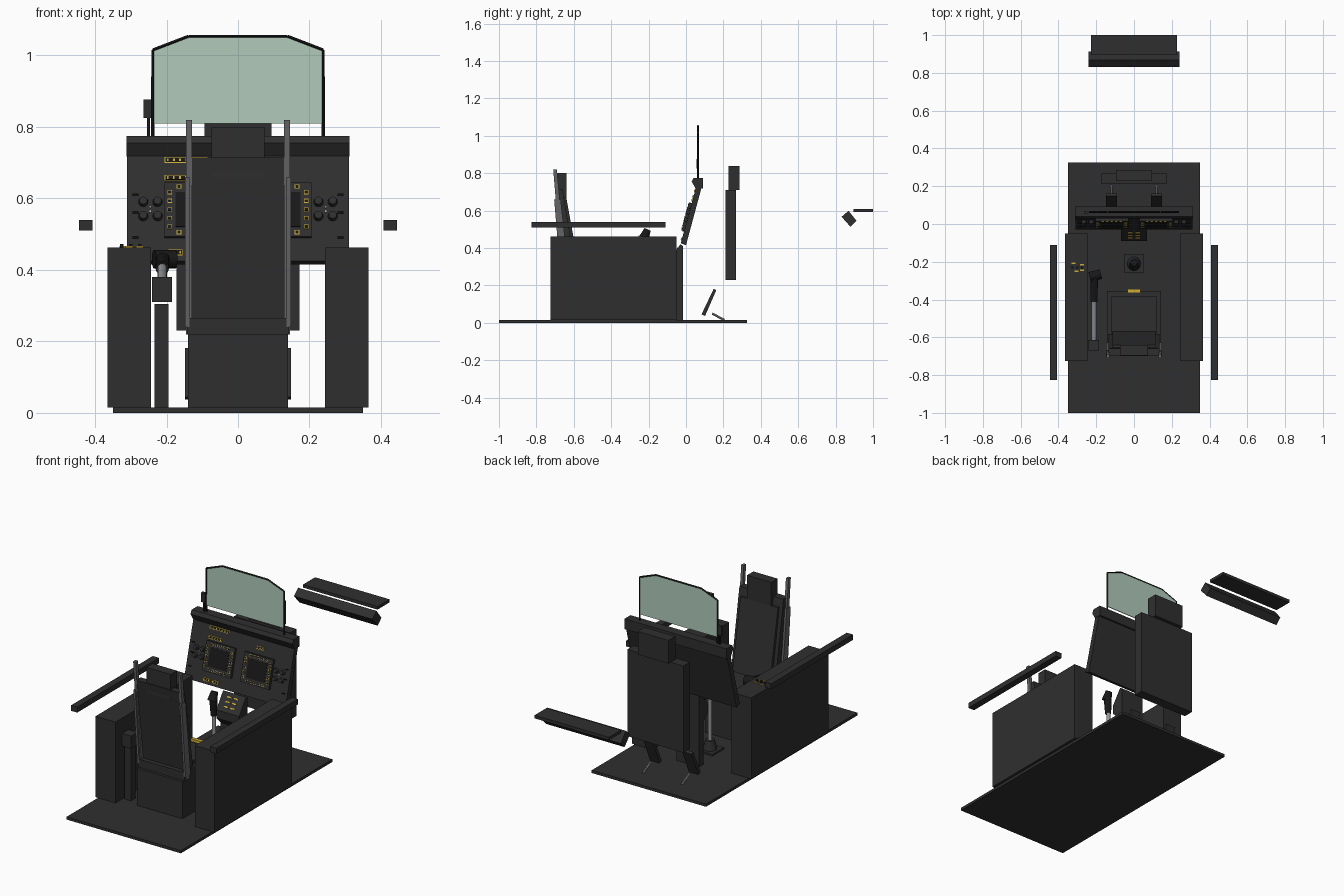
import bpy, bmesh, math
from mathutils import Matrix, Vector

if "Cube" in bpy.data.objects:
    bpy.data.objects.remove(bpy.data.objects["Cube"])


def material(name, rgb):
    m = bpy.data.materials.new(name)
    m.diffuse_color = (*rgb, 1)
    m.use_nodes = True
    m.node_tree.nodes["Principled BSDF"].inputs["Base Color"].default_value = m.diffuse_color
    return m


DARK = material("charcoal", (0.028, 0.028, 0.028))
BLACK = material("black", (0.009, 0.009, 0.009))
GLASS = material("pale_green_glass", (0.44, 0.60, 0.50))
RAIL = material("rail_grey", (0.13, 0.13, 0.14))
STEEL = material("steel", (0.30, 0.31, 0.33))
YELLOW = material("yellow", (0.62, 0.42, 0.04))
WHITE = material("white", (0.75, 0.75, 0.75))


def finish(name, bm, mat, smooth=False):
    bmesh.ops.recalc_face_normals(bm, faces=bm.faces)
    me = bpy.data.meshes.new(name)
    bm.to_mesh(me)
    bm.free()
    me.materials.append(mat)
    ob = bpy.data.objects.new(name, me)
    bpy.context.collection.objects.link(ob)
    if smooth:
        bpy.context.view_layer.objects.active = ob
        ob.select_set(True)
        bpy.ops.object.shade_smooth_by_angle()
        ob.select_set(False)
    return ob


def add_box(bm, c, s, rx=0.0):
    bmesh.ops.create_cube(bm, size=1, matrix=Matrix.Translation(c)
                          @ Matrix.Rotation(rx, 4, 'X') @ Matrix.Diagonal((*s, 1)))


def box(name, x, y, z, mat=DARK):
    bm = bmesh.new()
    add_box(bm, [(a + b) / 2 for a, b in (x, y, z)], [b - a for a, b in (x, y, z)])
    return finish(name, bm, mat)


def prism(name, x, yz, mat=DARK):
    """Extrude a y-z profile along x."""
    bm = bmesh.new()
    f = bm.faces.new([bm.verts.new((x[0], y, z)) for y, z in yz])
    r = bmesh.ops.extrude_face_region(bm, geom=[f])
    bmesh.ops.translate(bm, vec=(x[1] - x[0], 0, 0),
                        verts=[v for v in r["geom"] if isinstance(v, bmesh.types.BMVert)])
    return finish(name, bm, mat)


def rod(name, a, b, r, mat, r2=None, n=16):
    a, b = Vector(a), Vector(b)
    d = b - a
    bm = bmesh.new()
    bmesh.ops.create_cone(bm, cap_ends=True, segments=n, radius1=r, radius2=r if r2 is None else r2,
                          depth=d.length, matrix=Matrix.Translation((a + b) / 2)
                          @ d.to_track_quat('Z', 'Y').to_matrix().to_4x4())
    return finish(name, bm, mat, True)


# Floor, side consoles and canopy rails
box("floor", (-0.35, 0.35), (-1, 0.325), (0, 0.015))
for s, side in ((-1, "left"), (1, "right")):
    box(side + "_console", sorted((s * 0.243, s * 0.365)), (-0.725, -0.05), (0.015, 0.463))
    box(side + "_canopy_rail", sorted((s * 0.407, s * 0.445)), (-0.825, -0.11), (0.51, 0.54))

# Pilot seat
box("seat_base", (-0.14, 0.14), (-0.685, -0.37), (0.015, 0.22))
box("seat_pan", (-0.142, 0.142), (-0.67, -0.355), (0.22, 0.265))
box("seat_cushion", (-0.12, 0.12), (-0.58, -0.385), (0.265, 0.285))
prism("seat_back", (-0.135, 0.135), [(-0.585, 0.26), (-0.66, 0.715), (-0.70, 0.715), (-0.64, 0.22)])
prism("seat_back_pad", (-0.115, 0.115), [(-0.57, 0.285), (-0.64, 0.67), (-0.66, 0.67), (-0.60, 0.285)])
box("seat_headrest", (-0.074, 0.074), (-0.695, -0.64), (0.66, 0.80))
box("seat_handle", (-0.035, 0.035), (-0.365, -0.345), (0.275, 0.29), YELLOW)
for s, side in ((-1, "left"), (1, "right")):
    prism(side + "_seat_rail", (s * 0.137 - 0.008, s * 0.137 + 0.008),
          [(-0.66, 0.22), (-0.635, 0.22), (-0.69, 0.82), (-0.71, 0.82)], RAIL)
    prism(side + "_rail_sleeve", (s * 0.142 - 0.006, s * 0.142 + 0.006),
          [(-0.67, 0.24), (-0.625, 0.24), (-0.67, 0.66), (-0.705, 0.66)], RAIL)

# Forward seat back
box("forward_seat_back", (-0.172, 0.172), (0.212, 0.268), (0.23, 0.71))
box("forward_headrest", (-0.094, 0.094), (0.228, 0.287), (0.71, 0.838))

# Instrument panel: sloped slab with hood
SLOPE = 0.275
TILT = -math.atan(SLOPE)


def panel_point(x, z, out=0.0):
    return Vector((x, -0.028 + (z - 0.425) * SLOPE, z)) \
        + Vector((0, -math.cos(TILT), -math.sin(TILT))) * out


prism("instrument_panel", (-0.31, 0.31), [(-0.028, 0.425), (0, 0.415), (0.085, 0.73), (0.055, 0.73)])
prism("panel_hood", (-0.312, 0.312),
      [(0.03, 0.755), (0.04, 0.775), (0.092, 0.775), (0.092, 0.718), (0.052, 0.718)])


def panel_plates(name, spots, size, out, mat):
    """Thin plates lying on the sloped panel face."""
    bm = bmesh.new()
    for x, z in spots:
        add_box(bm, panel_point(x, z, out), (size[0], 0.006, size[1]), TILT)
    return finish(name, bm, mat)


# Two displays, each ringed by framed buttons
buttons = []
for cx in (-0.117, 0.117):
    bm = bmesh.new()
    add_box(bm, panel_point(cx, 0.565, 0.007), (0.176, 0.016, 0.156), TILT)
    finish("display_bezel", bm, DARK)
    panel_plates("display_screen", [(cx, 0.565)], (0.115, 0.10), 0.0135, BLACK)
    for i in range(5):
        t = (i - 2) * 0.024
        buttons += [(cx + t, 0.565 + s * 0.064) for s in (-1, 1)]
        buttons += [(cx + s * 0.074, 0.565 + t) for s in (-1, 1)]
panel_plates("display_button_frames", buttons, (0.013, 0.012), 0.0135, YELLOW)
panel_plates("display_buttons", buttons, (0.009, 0.008), 0.015, BLACK)

# Warning light rows and small framed switches
for x0, x1, z in ((-0.205, -0.085, 0.707), (-0.205, -0.12, 0.657), (0.09, 0.13, 0.675),
                  (-0.195, -0.155, 0.448), (-0.14, -0.10, 0.448)):
    mid = ((x0 + x1) / 2, z)
    panel_plates("light_row_frame", [mid], (x1 - x0, 0.017), 0.001, YELLOW)
    panel_plates("light_row_face", [mid], (x1 - x0 - 0.004, 0.012), 0.002, BLACK)
    n = max(2, round((x1 - x0) / 0.016))
    dots = [(x0 + (i + 0.5) * (x1 - x0) / n, z) for i in range(n)]
    panel_plates("light_row_lamps", dots, (0.005, 0.008), 0.003, YELLOW)

# Knobs and gauges at the panel edges
for s in (-1, 1):
    for x, z in ((0.225, 0.59), (0.265, 0.59), (0.225, 0.55), (0.265, 0.55)):
        rod("panel_knob", panel_point(s * x, z), panel_point(s * x, z, 0.018), 0.014, DARK, 0.011, 12)
    panel_plates("knob_marks", [(s * 0.245, 0.575), (s * 0.245, 0.563)], (0.004, 0.004), 0.001, WHITE)
    panel_plates("edge_switches", [(s * 0.287, z) for z in (0.61, 0.56, 0.49)],
                 (0.016, 0.005), 0.004, BLACK)

# Centre pedestal with a sloped keypad
prism("centre_pedestal", (-0.07, 0.07), [(-0.015, 0.015), (-0.015, 0.41), (-0.03, 0.42), (-0.09, 0.335),
                                         (-0.09, 0.29), (-0.052, 0.25), (-0.052, 0.015)])
bm = bmesh.new()
for i in range(3):
    for x in (-0.02, 0.02):
        add_box(bm, (x, -0.045 - i * 0.015, 0.40 - i * 0.0213), (0.026, 0.007, 0.006), math.radians(54.8))
finish("pedestal_keys", bm, YELLOW)

# Head-up glass with dark frame
outline = [(-0.24, 0.81), (-0.24, 1.017), (-0.14, 1.055), (0.14, 1.055), (0.24, 1.017), (0.24, 0.81)]
bm = bmesh.new()
f = bm.faces.new([bm.verts.new((x, 0.062, z)) for x, z in outline])
r = bmesh.ops.extrude_face_region(bm, geom=[f])
bmesh.ops.translate(bm, vec=(0, 0.004, 0), verts=[v for v in r["geom"] if isinstance(v, bmesh.types.BMVert)])
finish("head_up_glass", bm, GLASS)
path = [(-0.238, 0.77)] + [(x * 0.99, z - 0.002) for x, z in outline[1:5]] + [(0.238, 0.77)]
for (x0, z0), (x1, z1) in zip(path, path[1:]):
    rod("glass_frame", (x0, 0.064, z0), (x1, 0.064, z1), 0.005, BLACK, n=4)
box("camera_post", (-0.254, -0.246), (0.058, 0.068), (0.77, 0.83), BLACK)
box("camera_box", (-0.265, -0.242), (0.055, 0.07), (0.825, 0.877))

# Floating forward shelf and sloped bar
box("forward_shelf", (-0.228, 0.228), (0.895, 1.0), (0.593, 0.61))
prism("forward_bar", (-0.24, 0.24), [(0.832, 0.567), (0.869, 0.599), (0.912, 0.545), (0.88, 0.513)])

# Foot pedals
for s, side in ((-1, "left"), (1, "right")):
    prism(side + "_pedal", sorted((s * 0.09, s * 0.148)),
          [(0.083, 0.045), (0.102, 0.037), (0.162, 0.175), (0.148, 0.182)])
    rod(side + "_pedal_arm", (s * 0.119, 0.14, 0.05), (s * 0.119, 0.205, 0.015), 0.006, STEEL, n=8)

# Centre stick
box("stick_plate", (-0.05, 0.05), (-0.26, -0.16), (0.015, 0.025))
rod("stick_boot", (0, -0.21, 0.025), (0, -0.21, 0.075), 0.036, DARK, 0.024)
rod("stick_shaft", (0, -0.21, 0.07), (0, -0.21, 0.38), 0.011, STEEL)
rod("stick_grip", (0, -0.212, 0.37), (0, -0.215, 0.46), 0.016, BLACK, 0.021)
rod("stick_head", (0, -0.225, 0.455), (0, -0.205, 0.50), 0.026, BLACK, 0.018)

# Side lever on its column
box("lever_column", (-0.233, -0.194), (-0.66, -0.62), (0.015, 0.305))
box("lever_block", (-0.24, -0.185), (-0.67, -0.615), (0.31, 0.38))
rod("lever_shaft", (-0.212, -0.63, 0.345), (-0.212, -0.39, 0.41), 0.013, STEEL)
rod("lever_grip", (-0.212, -0.41, 0.405), (-0.21, -0.28, 0.432), 0.019, BLACK)
rod("lever_head", (-0.235, -0.28, 0.43), (-0.175, -0.265, 0.43), 0.026, BLACK)

# Left console switch plate
bm = bmesh.new()
for x, y in ((-0.32, -0.208), (-0.275, -0.215), (-0.275, -0.245), (-0.305, -0.25)):
    add_box(bm, (x, y, 0.464), (0.022, 0.007, 0.006))
finish("console_labels", bm, YELLOW)
bm = bmesh.new()
for i in range(3):
    add_box(bm, (-0.325 + i * 0.025, -0.23, 0.467), (0.01, 0.01, 0.012))
finish("console_switches", bm, BLACK)
